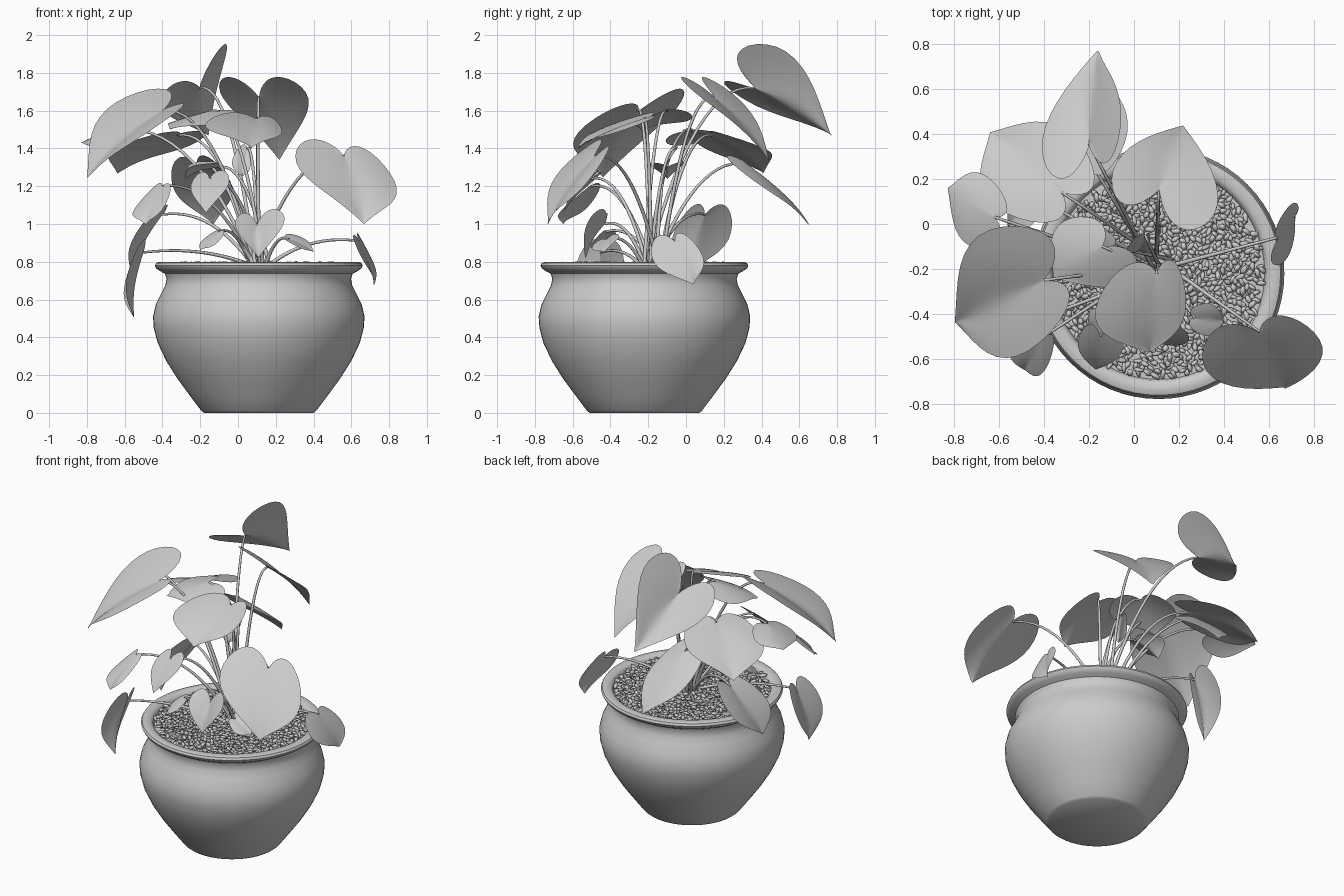
import bpy, bmesh, math, random
from mathutils import Vector, Matrix, Euler

if "Cube" in bpy.data.objects:
    bpy.data.objects.remove(bpy.data.objects["Cube"])

random.seed(4)
CX, CY = 0.11, -0.22


def add_mesh(name, verts, faces, weld=0.0):
    me = bpy.data.meshes.new(name)
    me.from_pydata(verts, [], faces)
    bm = bmesh.new()
    bm.from_mesh(me)
    if weld:
        bmesh.ops.remove_doubles(bm, verts=bm.verts, dist=weld)
    bmesh.ops.recalc_face_normals(bm, faces=bm.faces)
    for f in bm.faces:
        f.smooth = True
    bm.to_mesh(me)
    bm.free()
    ob = bpy.data.objects.new(name, me)
    bpy.context.collection.objects.link(ob)
    return ob


def lathe(name, profile, n=64):
    verts = [(CX + r * math.cos(a), CY + r * math.sin(a), z)
             for r, z in profile for a in [2 * math.pi * i / n for i in range(n)]]
    faces = [(j * n + i, j * n + (i + 1) % n, (j + 1) * n + (i + 1) % n, (j + 1) * n + i)
             for j in range(len(profile) - 1) for i in range(n)]
    ob = add_mesh(name, verts, faces, 1e-5)
    bpy.context.view_layer.objects.active = ob
    ob.select_set(True)
    bpy.ops.object.shade_smooth_by_angle(angle=math.radians(40))
    ob.select_set(False)
    return ob


# Pot with flared, rounded rim
lathe("pot", [(0, 0), (0.29, 0), (0.305, 0.012), (0.36, 0.085), (0.43, 0.18), (0.49, 0.275),
              (0.535, 0.37), (0.556, 0.45), (0.56, 0.51), (0.545, 0.575), (0.515, 0.635),
              (0.495, 0.675), (0.488, 0.71), (0.497, 0.737), (0.525, 0.752), (0.543, 0.765),
              (0.55, 0.78), (0.543, 0.794), (0.525, 0.8), (0.495, 0.798), (0.478, 0.785),
              (0.472, 0.76), (0.472, 0.72)])

# Soil bed
lathe("soil", [(0, 0.765), (0.25, 0.765), (0.475, 0.76)])

# Pebbles covering the soil
tmp = bmesh.new()
bmesh.ops.create_icosphere(tmp, subdivisions=1, radius=1)
tv = [v.co.copy() for v in tmp.verts]
tmp.verts.index_update()
tf = [[v.index for v in f.verts] for f in tmp.faces]
tmp.free()
pv, pf = [], []
COUNT = 1000
for i in range(COUNT):
    r = 0.465 * math.sqrt((i + 0.5) / COUNT)
    a = i * 2.39996 + random.uniform(-0.04, 0.04)
    size = Matrix.Diagonal((random.uniform(0.018, 0.03), random.uniform(0.010, 0.015),
                            random.uniform(0.008, 0.013), 1))
    rot = Euler((random.uniform(-0.5, 0.5), random.uniform(-0.5, 0.5),
                 random.uniform(0, 6.28))).to_matrix().to_4x4()
    m = Matrix.Translation((CX + r * math.cos(a), CY + r * math.sin(a),
                            random.uniform(0.768, 0.79))) @ rot @ size
    base = len(pv)
    pv += [m @ v for v in tv]
    pf += [[base + k for k in f] for f in tf]
add_mesh("pebbles", pv, pf)

# Half outline of a heart leaf: (along midrib, sideways)
HEART = [(0, 0), (-0.14, 0.10), (-0.27, 0.30), (-0.31, 0.52), (-0.24, 0.76), (-0.05, 0.95),
         (0.18, 0.99), (0.42, 0.83), (0.64, 0.54), (0.84, 0.23), (1, 0)]


def stem(name, p):
    root = Vector((0.12 + random.uniform(-0.05, 0.05), -0.18 + random.uniform(-0.05, 0.05), 0.76))
    ctrl = root.lerp(p, 0.45)
    ctrl.z = p.z + 0.04
    cu = bpy.data.curves.new(name, 'CURVE')
    cu.dimensions = '3D'
    cu.bevel_depth = 0.009
    cu.bevel_resolution = 2
    cu.use_fill_caps = True
    sp = cu.splines.new('POLY')
    sp.points.add(14)
    for i, pt in enumerate(sp.points):
        t = i / 14
        co = root * (1 - t) ** 2 + ctrl * 2 * t * (1 - t) + p * t * t
        pt.co = (*co, 1)
        pt.radius = 1.2 - 0.5 * t
    sp.use_smooth = True
    bpy.context.collection.objects.link(bpy.data.objects.new(name, cu))


def leaf(name, notch, tip, side_a, side_b):
    """Heart leaf from notch, tip and its two widest points, plus its stem."""
    p, t, a, b = map(Vector, (notch, tip, side_a, side_b))
    axis = t - p
    n = axis.cross(b - a).normalized()
    if n.z < 0:
        n = -n
    verts, faces = [], []
    rows, cols = len(HEART), 5
    for w in (a - p, b - p):
        base = len(verts)
        phase = random.uniform(0, 6)
        for k, (u, v) in enumerate(HEART):
            s = k / (rows - 1)
            for c in range(cols):
                q = c / (cols - 1)
                uu, vv = s + (u - s) * q, v * q
                bulge = 0.16 * axis.length * uu * (1 - uu) + 0.14 * w.length * vv * (1 - vv)
                wave = 0.025 * w.length * q * q * math.sin(9 * s + phase)
                verts.append(p + axis * uu + w * vv + n * (bulge + wave))
        for k in range(rows - 1):
            for c in range(cols - 1):
                i = base + k * cols + c
                faces.append((i, i + 1, i + cols + 1, i + cols))
    ob = add_mesh(name + "_leaf", verts, faces, 1e-4)
    ob.modifiers.new("smooth", 'SUBSURF').levels = 1
    stem(name + "_stem", p)


# Upper leaves
leaf("top_back", (-0.2, 0.36, 1.72), (-0.16, 0.77, 1.47), (-0.42, 0.30, 1.66), (-0.05, 0.45, 1.96))
leaf("back_right", (0.11, 0.15, 1.67), (0.22, 0.44, 1.34), (-0.11, 0.22, 1.72), (0.36, 0.02, 1.72))
leaf("back_left", (-0.32, 0.14, 1.47), (-0.64, 0.41, 1.27), (-0.24, 0.38, 1.42), (-0.60, 0.05, 1.42))
leaf("back_low", (-0.22, 0.32, 1.32), (-0.13, 0.65, 1.0), (-0.36, 0.42, 1.22), (-0.04, 0.34, 1.24))
leaf("far_left", (-0.62, 0.03, 1.5), (-0.83, 0.16, 1.43), (-0.64, 0.21, 1.47), (-0.72, -0.11, 1.42))
leaf("big_left", (-0.4, -0.25, 1.6), (-0.8, -0.44, 1.25), (-0.62, -0.0, 1.66), (-0.44, -0.56, 1.5))
leaf("centre", (-0.14, -0.1, 1.6), (-0.36, -0.24, 1.5), (-0.3, 0.03, 1.55), (0.0, -0.25, 1.54))
leaf("front_upper", (0.1, -0.22, 1.56), (0.07, -0.57, 1.4), (-0.18, -0.36, 1.54), (0.24, -0.33, 1.5))
leaf("big_right", (0.56, -0.48, 1.36), (0.67, -0.73, 1.0), (0.29, -0.61, 1.35), (0.83, -0.5, 1.25))

# Middle leaves
leaf("front_left_mid", (-0.15, -0.5, 1.24), (-0.17, -0.65, 1.06), (-0.25, -0.5, 1.22), (-0.04, -0.53, 1.24))
leaf("side_left_mid", (-0.4, -0.5, 1.2), (-0.49, -0.65, 1.0), (-0.54, -0.51, 1.1), (-0.38, -0.63, 1.1))
leaf("inner", (-0.1, -0.1, 1.3), (-0.28, -0.1, 1.24), (-0.2, 0.0, 1.33), (-0.2, -0.2, 1.32))
leaf("young", (0.05, -0.05, 1.4), (0.02, -0.12, 1.25), (-0.03, -0.1, 1.35), (0.07, -0.1, 1.32))

# Low leaves around the rim
leaf("low_left_back", (-0.4, 0.1, 1.05), (-0.56, -0.01, 0.73), (-0.47, 0.25, 0.97), (-0.52, -0.06, 0.98))
leaf("low_left", (-0.5, -0.45, 0.85), (-0.55, -0.51, 0.5), (-0.58, -0.32, 0.76), (-0.57, -0.59, 0.78))
leaf("low_front", (0.1, -0.43, 1.0), (0.11, -0.53, 0.82), (-0.02, -0.48, 1.02), (0.25, -0.5, 1.05))
leaf("low_front_left", (-0.1, -0.42, 0.96), (-0.2, -0.46, 0.86), (-0.17, -0.37, 0.93), (-0.11, -0.5, 0.9))
leaf("low_front_right", (0.27, -0.42, 0.92), (0.4, -0.43, 0.85), (0.32, -0.35, 0.94), (0.31, -0.5, 0.88))
leaf("low_right", (0.64, -0.06, 0.91), (0.72, 0.04, 0.68), (0.69, 0.08, 0.86), (0.65, -0.19, 0.83))
